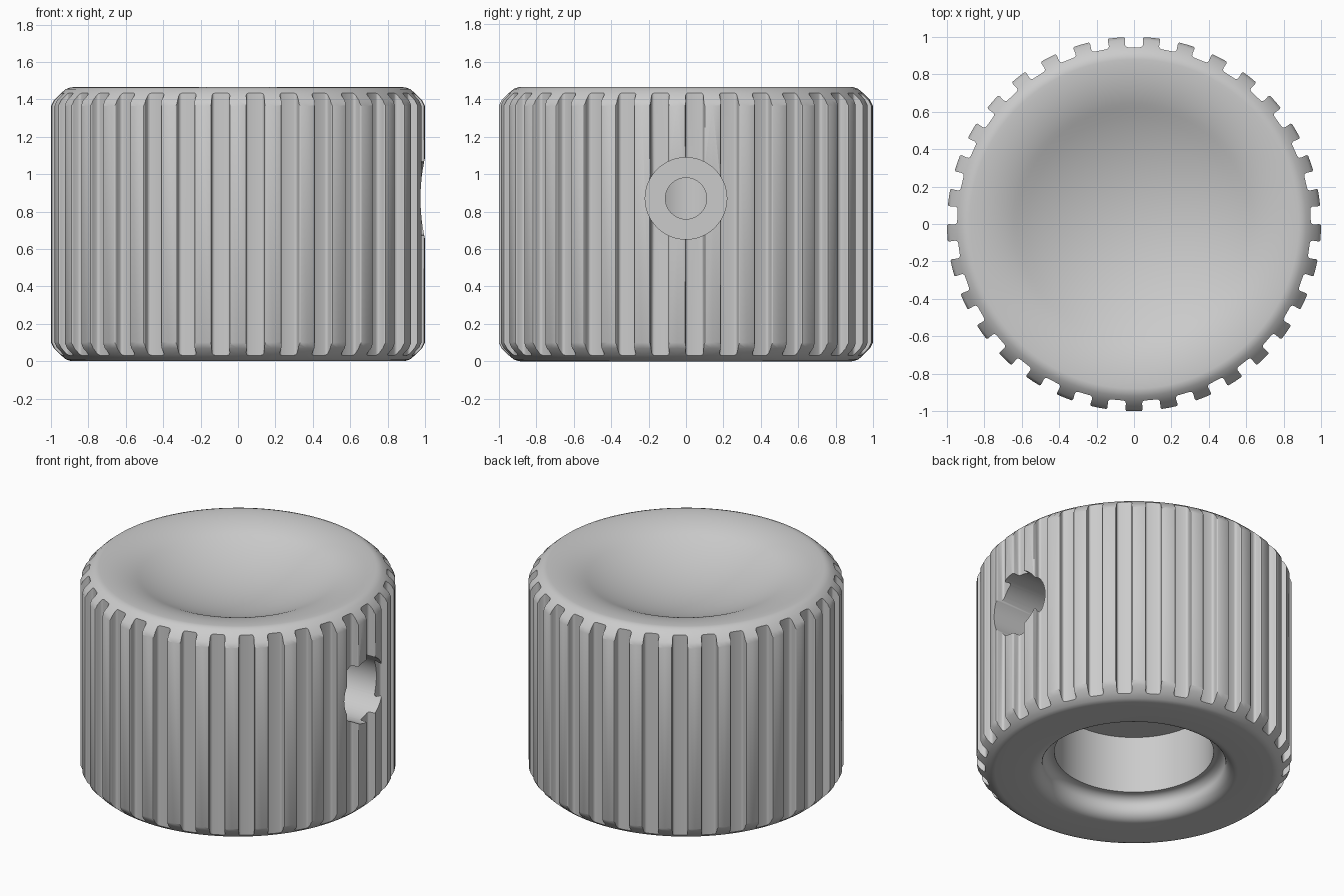
import bpy, bmesh, math
from mathutils import Matrix

if "Cube" in bpy.data.objects:
    bpy.data.objects.remove(bpy.data.objects["Cube"])

HEIGHT, TEETH, ROOT = 1.465, 33, 0.945

grey = bpy.data.materials.new("plain_grey")
grey.use_nodes = True
grey.diffuse_color = (0.6, 0.6, 0.6, 1)
grey.node_tree.nodes["Principled BSDF"].inputs["Base Color"].default_value = grey.diffuse_color


def arc(cx, cy, r, start, end, n):
    """Points on a circle, angles in degrees."""
    steps = [math.radians(start + (end - start) * i / n) for i in range(n + 1)]
    return [(cx + r * math.cos(a), cy + r * math.sin(a)) for a in steps]


def make_object(name, bm):
    bmesh.ops.remove_doubles(bm, verts=bm.verts, dist=1e-5)
    bmesh.ops.recalc_face_normals(bm, faces=bm.faces)
    mesh = bpy.data.meshes.new(name)
    bm.to_mesh(mesh)
    bm.free()
    mesh.materials.append(grey)
    obj = bpy.data.objects.new(name, mesh)
    bpy.context.collection.objects.link(obj)
    return obj


def lathe(name, profile, segments):
    """Spin an (r, z) profile round the z axis."""
    bm = bmesh.new()
    verts = [bm.verts.new((r, 0, z)) for r, z in profile]
    edges = [bm.edges.new(pair) for pair in zip(verts, verts[1:])]
    bmesh.ops.spin(bm, geom=verts + edges, cent=(0, 0, 0), axis=(0, 0, 1),
                   angle=math.tau, steps=segments, use_merge=True)
    return make_object(name, bm)


def cut(target, cutter):
    cutter.hide_render = True
    mod = target.modifiers.new("cut", 'BOOLEAN')
    mod.operation, mod.solver, mod.object = 'DIFFERENCE', 'EXACT', cutter
    bpy.context.view_layer.objects.active = target
    bpy.ops.object.modifier_apply(modifier=mod.name)
    bpy.data.objects.remove(cutter)


# Knob body: finger dish, softened rim, stepped recess and blind shaft bore
slope, steep_r, lip_start = 25.8, 0.62, 0.88
dish_r = steep_r / math.sin(math.radians(slope))
lip_r = (lip_start - steep_r) / math.sin(math.radians(slope))
lip_z = HEIGHT - lip_r
dish_z = lip_z + (lip_r + dish_r) * math.cos(math.radians(slope))
dish = arc(0, dish_z, dish_r, -90, slope - 90, 12)
dish[0] = (0, dish_z - dish_r)
lip = arc(lip_start, lip_z, lip_r, 90 + slope, 90, 10)
rim = [(0.895, 0.001), (0.92, 0.01), (0.95, 0.035), (0.985, 0.07), (1, 0.1)]
top_rim = [(r, HEIGHT - d) for r, d in rim]
recess = ([(0.88, 0)] + arc(0.66, 0.08, 0.08, 270, 180, 8)
          + arc(0.52, 0.085, 0.06, 0, 90, 8))
bore = [(0.505, 0.145), (0.505, 0.545), (0.22, 0.545), (0.22, 1.1), (0, 1.1)]
profile = dish + lip[1:] + top_rim + rim[::-1] + recess + bore
knob = lathe("knob_body", profile, TEETH * 4)

# Set screw hole: wide counterbore, narrow hole through to the shaft bore
screw = [(0, 0), (0.11, 0), (0.11, 0.36), (0.218, 0.36), (0.218, 1.2), (0, 1.2)]
hole = lathe("screw_hole_cutter", screw, 64)
hole.data.transform(Matrix.Translation((0, 0, 0.87)) @ Matrix.Rotation(math.pi / 2, 4, 'Y'))
cut(knob, hole)

# Grip grooves: rounded at the root and at the tooth corners
half = 0.048
side = (arc(half - 0.015, ROOT + 0.015, 0.015, 270, 360, 3)
        + arc(half + 0.012, 0.988, 0.012, 180, 100, 3) + [(half + 0.012, 1.08)])
outline = [(-x, y) for x, y in reversed(side)] + side
bm = bmesh.new()
for i in range(TEETH):
    turn = Matrix.Rotation(math.tau * i / TEETH, 4, 'Z')
    face = bm.faces.new([bm.verts.new(turn @ Matrix.Translation((x, y, -0.2)).translation)
                         for x, y in outline])
    grown = bmesh.ops.extrude_face_region(bm, geom=[face], use_keep_orig=True)["geom"]
    bmesh.ops.translate(bm, vec=(0, 0, HEIGHT + 0.4),
                        verts=[g for g in grown if isinstance(g, bmesh.types.BMVert)])
cut(knob, make_object("groove_cutter", bm))

bpy.ops.object.select_all(action='DESELECT')
knob.select_set(True)
bpy.context.view_layer.objects.active = knob
bpy.ops.object.shade_smooth_by_angle(angle=math.radians(35))
